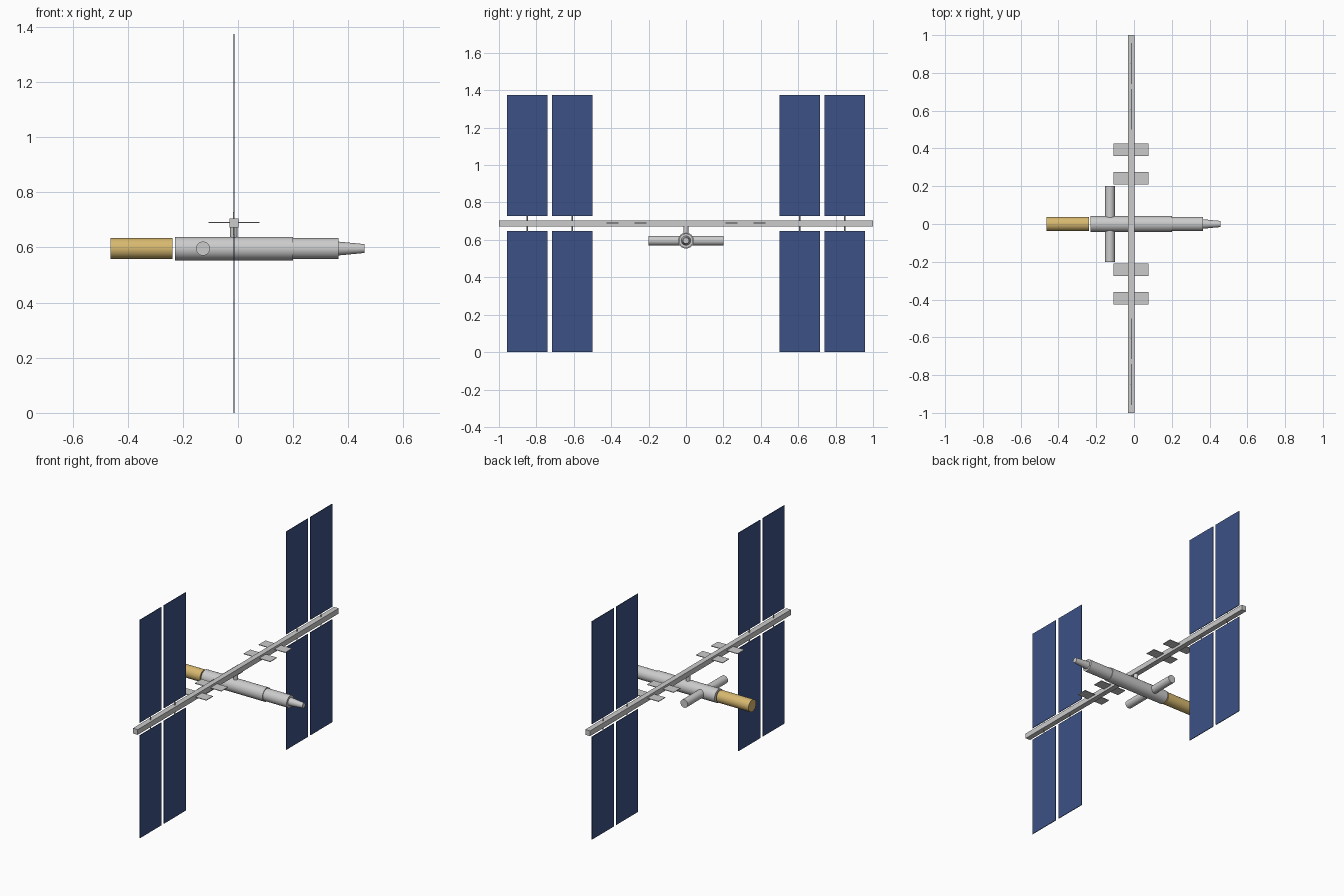
import bpy
from math import pi

if "Cube" in bpy.data.objects:
    bpy.data.objects.remove(bpy.data.objects["Cube"])

AXIS_Z = 0.596     # height of the module line
TRUSS_X = -0.015
TRUSS_Z = 0.688


def material(name, rgb):
    m = bpy.data.materials.new(name)
    m.diffuse_color = (*rgb, 1)
    m.use_nodes = True
    m.node_tree.nodes["Principled BSDF"].inputs["Base Color"].default_value = m.diffuse_color
    return m


BLUE = material("solar_blue", (0.045, 0.085, 0.235))
GOLD = material("gold_foil", (0.68, 0.48, 0.16))
LIGHT = material("light_grey", (0.68, 0.69, 0.71))


def box(name, lo, hi, mat=None):
    centre = [(a + b) / 2 for a, b in zip(lo, hi)]
    bpy.ops.mesh.primitive_cube_add(size=1, location=centre)
    ob = bpy.context.object
    ob.name = name
    ob.scale = [b - a for a, b in zip(lo, hi)]
    bpy.ops.object.transform_apply(location=False, rotation=False, scale=True)
    if mat:
        ob.data.materials.append(mat)
    return ob


def tube(name, centre, length, r1, r2=None, rot=(0, 0, 0), mat=None, sides=32):
    bpy.ops.mesh.primitive_cone_add(vertices=sides, radius1=r1,
                                    radius2=r1 if r2 is None else r2,
                                    depth=length, location=centre, rotation=rot)
    ob = bpy.context.object
    ob.name = name
    bpy.ops.object.shade_smooth_by_angle()
    if mat:
        ob.data.materials.append(mat)
    return ob


def module(name, x0, x1, r1, r2=None, mat=None):
    return tube(name, ((x0 + x1) / 2, 0, AXIS_Z), x1 - x0, r1, r2,
                (0, pi / 2, 0), mat)


# Pressurised modules along x
module("rear_gold_module", -0.462, -0.238, 0.038, mat=GOLD)
module("core_module", -0.229, 0.20, 0.0425)
module("forward_lab", 0.20, 0.365, 0.038, mat=LIGHT)
module("docking_adapter", 0.365, 0.459, 0.025, 0.016)

# Cross module and post up to the truss
tube("cross_module", (-0.127, 0, AXIS_Z), 0.40, 0.0255, rot=(pi / 2, 0, 0))
tube("truss_post", (TRUSS_X, 0, 0.645), 0.07, 0.0135, sides=24)

# Main truss
h = 0.0165
box("main_truss", (TRUSS_X - h, -1, TRUSS_Z - h), (TRUSS_X + h, 1, TRUSS_Z + h), LIGHT)

# Solar panels, masts and radiators on both sides
t = 0.002
for side, s in (("left", -1), ("right", 1)):
    for i, yc in enumerate((0.608, 0.849)):
        y = s * yc
        for level, z0, z1 in (("lower", 0, 0.647), ("upper", 0.727, 1.374)):
            box(f"solar_panel_{side}_{level}_{i}",
                (TRUSS_X - t, y - 0.108, z0), (TRUSS_X + t, y + 0.108, z1), BLUE)
        tube(f"panel_mast_{side}_{i}", (TRUSS_X, y, 0.687), 0.084, 0.003, sides=12)
    for i, yc in enumerate((0.243, 0.393)):
        y = s * yc
        box(f"radiator_{side}_{i}", (TRUSS_X - 0.0925, y - 0.033, 0.69 - t),
            (TRUSS_X + 0.0925, y + 0.033, 0.69 + t))
